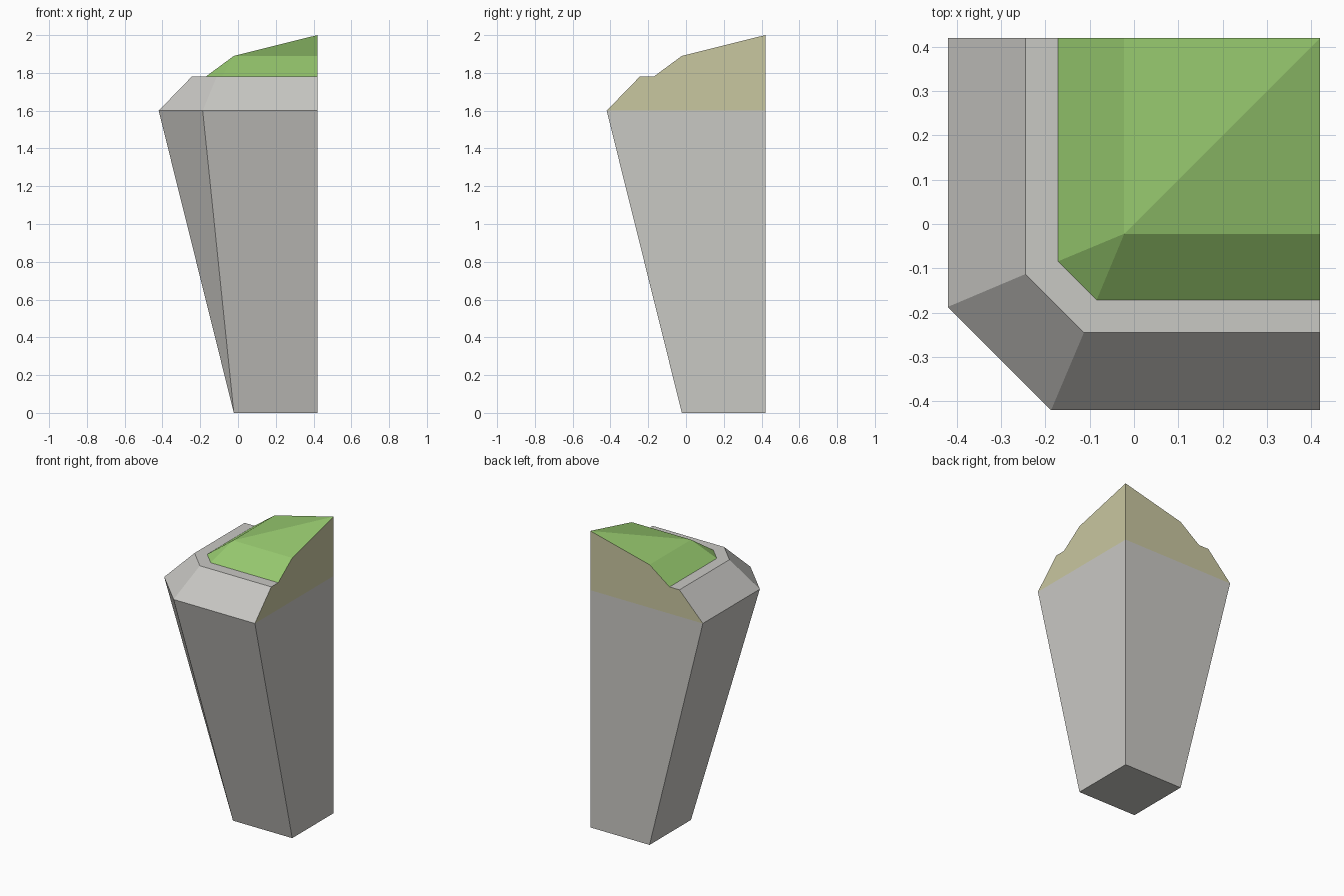
import bpy
import bmesh

cube = bpy.data.objects.get("Cube")
if cube:
    bpy.data.objects.remove(cube, do_unlink=True)


def srgb(*rgb):
    return [((v / 255 + 0.055) / 1.055) ** 2.4 for v in rgb] + [1.0]


def material(name, color):
    mat = bpy.data.materials.new(name)
    mat.use_nodes = True
    mat.diffuse_color = color
    bsdf = mat.node_tree.nodes["Principled BSDF"]
    bsdf.inputs["Base Color"].default_value = color
    bsdf.inputs["Roughness"].default_value = 0.9
    return mat


STONE, GRASS, EARTH = range(3)
materials = [
    material("stone grey", srgb(201, 200, 196)),
    material("grass green", srgb(150, 200, 110)),
    material("earth tan", srgb(201, 199, 160)),
]

BACK = 0.42
# Each level: height, outward reach, chamfer corner offset
levels = [
    (0.0, 0.022, 0.022),
    (1.60, 0.42, 0.187),
    (1.78, 0.245, 0.113),
    (1.78, 0.171, 0.084),
    (1.89, 0.022, 0.022),
]
bm = bmesh.new()


def face(verts, mat):
    bm.faces.new(verts).material_index = mat


# Chamfered corner outline at every level, running from back wall to side wall
rings = []
for z, reach, cut in levels:
    outline = [(-reach, BACK), (-reach, -cut), (-cut, -reach), (BACK, -reach)]
    rings.append([bm.verts.new((x, y, z)) for x, y in outline])
foot = bm.verts.new((BACK, BACK, 0))
middle = bm.verts.new((BACK, BACK, levels[1][0]))
peak = bm.verts.new((BACK, BACK, 2))

# Tapered rock side, bevel, rim and grass slope
for i, (low, high) in enumerate(zip(rings, rings[1:])):
    for k in range(3):
        face([low[k], low[k + 1], high[k + 1], high[k]], GRASS if i == 3 else STONE)

# Grass crown folded along the diagonal, and the square base
for k in (0, 2):
    face([rings[-1][k], rings[-1][k + 1], peak], GRASS)
face(rings[0] + [foot], STONE)

# Flat cut walls at the back and the left: stone below, earth above
for k in (0, 3):
    face([rings[0][k], rings[1][k], middle, foot], STONE)
    face([ring[k] for ring in rings[1:]] + [peak, middle], EARTH)

bmesh.ops.remove_doubles(bm, verts=bm.verts[:], dist=0.001)
bmesh.ops.recalc_face_normals(bm, faces=bm.faces[:])
mesh = bpy.data.meshes.new("cliff_corner")
bm.to_mesh(mesh)
bm.free()
for mat in materials:
    mesh.materials.append(mat)
cliff = bpy.data.objects.new("cliff_corner", mesh)
bpy.context.collection.objects.link(cliff)
